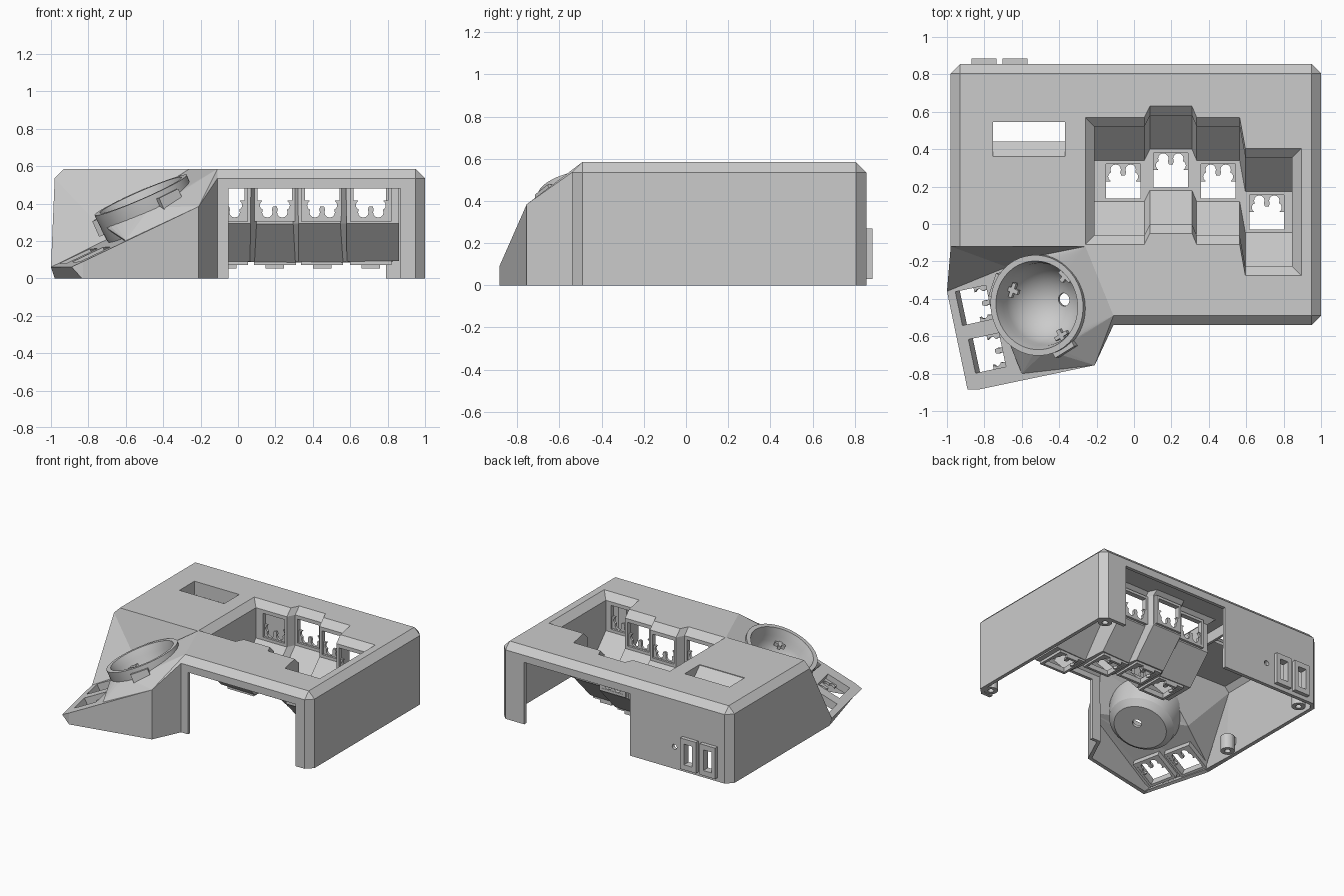
import bpy, bmesh
from math import radians, sin, cos, pi
from mathutils import Matrix, Vector

if "Cube" in bpy.data.objects:
    bpy.data.objects.remove(bpy.data.objects["Cube"])

grey = bpy.data.materials.new("warm grey plastic")
grey.use_nodes = True
grey.diffuse_color = (0.6, 0.6, 0.6, 1)
grey.node_tree.nodes["Principled BSDF"].inputs["Base Color"].default_value = (0.6, 0.6, 0.6, 1)


def new_object(name, bm):
    mesh = bpy.data.meshes.new(name)
    bm.to_mesh(mesh)
    bm.free()
    mesh.materials.append(grey)
    obj = bpy.data.objects.new(name, mesh)
    bpy.context.collection.objects.link(obj)
    return obj


def mesh_from(name, verts, faces, sheet=None):
    """sheet = max or min: makes the highest or lowest face of an open sheet look up"""
    bm = bmesh.new()
    vs = [bm.verts.new(v) for v in verts]
    for f in faces:
        bm.faces.new([vs[i] for i in f])
    bmesh.ops.recalc_face_normals(bm, faces=bm.faces)
    if sheet:
        ref = sheet(bm.faces, key=lambda f: f.calc_center_median().z)
        if ref.normal.z < 0:
            bmesh.ops.reverse_faces(bm, faces=bm.faces)
    return new_object(name, bm)


def prism(name, outline, z0, z1, frame=Matrix()):
    n = len(outline)
    verts = [frame @ Vector((x, y, z)) for z in (z0, z1) for x, y in outline]
    faces = [range(n), range(n, 2 * n)]
    faces += [(i, (i + 1) % n, n + (i + 1) % n, n + i) for i in range(n)]
    return mesh_from(name, verts, faces)


def box(name, x0, x1, y0, y1, z0, z1, frame=Matrix()):
    return prism(name, [(x0, y0), (x1, y0), (x1, y1), (x0, y1)], z0, z1, frame)


def circle(r, n):
    return [(r * cos(2 * pi * i / n), r * sin(2 * pi * i / n)) for i in range(n)]


def disc(name, r, z0, z1, frame=Matrix(), n=32):
    return prism(name, circle(r, n), z0, z1, frame)


def bake(obj):
    dg = bpy.context.evaluated_depsgraph_get()
    mesh = bpy.data.meshes.new_from_object(obj.evaluated_get(dg))
    obj.modifiers.clear()
    obj.data = mesh


def cut(obj, cutter):
    mod = obj.modifiers.new("cut", "BOOLEAN")
    mod.operation = "DIFFERENCE"
    mod.solver = "EXACT"
    mod.object = cutter
    bake(obj)
    bpy.data.objects.remove(cutter)


def thicken(obj, t):
    mod = obj.modifiers.new("wall", "SOLIDIFY")
    mod.thickness = t
    mod.offset = -1
    bake(obj)


def frame_at(pos, x, y, z):
    m = Matrix((x, y, z)).transposed().to_4x4()
    m.translation = pos
    return m


# Thumb plane and its axes
tilt, turn = radians(24), radians(12)
U = Vector((cos(turn) * cos(tilt), sin(turn) * cos(tilt), sin(tilt)))
V = Vector((-sin(turn), cos(turn), 0))
N = U.cross(V)


def on_plane(x, y):
    return Vector((x, y, 0.06 + 0.466 * ((x + 1) * 0.98 + (y + 0.36) * 0.2)))


# Outer case: bottom ring, shoulder ring, top ring and one valley point
H, S = 0.585, 0.535
bottom = [(-.98, .805), (-.93, .855), (.95, .855), (1, .805), (1, -.49), (.95, -.54), (-.11, -.54),
          (-.21, -.755), (-.83, -.885), (-.835, -.88), (-.98, -.36), (-.98, -.12)]
thumb = [on_plane(*p) for p in [(-.21, -.755), (-.83, -.885), (-.89, -.885), (-1, -.36)]]
top = [(-.93, .805, H), (.95, .805, H), (.95, -.49, H), (-.11, -.49, H), (-.26, -.12, H), (-.93, -.12, H)]
verts = [(x, y, 0) for x, y in bottom] + [(x, y, S) for x, y in bottom[:7]]
verts += thumb + [(-.98, -.12, S)] + top + [on_plane(-.68, -.23)]
faces = [(i, (i + 1) % 12, 12 + (i + 1) % 12, 12 + i) for i in range(12)]
faces += [(12, 13, 24), (13, 14, 25, 24), (14, 15, 25), (15, 16, 26, 25), (16, 17, 26), (17, 18, 27, 26)]
faces += [(12, 24, 29, 23), range(24, 30), (22, 21, 20, 19, 30), (19, 18, 27), (30, 19, 27)]
faces += [(30, 27, 28), (22, 30, 23), (30, 28, 29, 23)]
case = mesh_from("case", verts, faces, max)
thicken(case, 0.03)

# Finger well: one section swept across the four columns
stations = [(-.21, 0), (.055, 0), (.085, .06), (.31, .06), (.335, 0), (.565, 0), (.595, -.165), (.845, -.165)]
section = [(-.11, H), (-.06, S), (-.06, .3), (.12, .11), (.34, .11), (.52, .3), (.52, S), (.57, H)]
k = len(section)
verts, faces = [], []
for i, (x, shift) in enumerate(stations):
    lip = {0: -.05, len(stations) - 1: .05}.get(i, 0)
    verts += [(x + (lip if z == H else 0), y + shift, z) for y, z in section]
    if i:
        a, b = (i - 1) * k, i * k
        faces += [(a + j, a + j + 1, b + j + 1, b + j) for j in range(k - 1)]
for a in (0, (len(stations) - 1) * k):
    faces += [range(a + 1, a + k - 1), (a, a + 1, a + k - 2, a + k - 1)]
rim = [verts[i * k][:2] for i in range(8)] + [verts[i * k + k - 1][:2] for i in reversed(range(8))]
well = mesh_from("finger_well", verts, faces, min)
thicken(well, 0.025)
cut(case, prism("cutter", rim, .5, .7))


# Key sockets: frame and half plate with a pair of stepped lobes
def arc(x, y, r, start, end):
    angles = [radians(start + (end - start) * i / 8) for i in range(9)]
    return [(x + r * cos(a), y + r * sin(a)) for a in angles]


def socket(name, host, frame, depth=.036):
    w, o = .092, .112
    cut(host, box("cutter", -w, w, -w, w, -.06, .05, frame))
    for x0, x1, y0, y1 in [(-o, -w, -o, o), (w, o, -o, o), (-w, w, -o, -w), (-w, w, w, o)]:
        box(name + "_frame", x0, x1, y0, y1, -depth - .002, -.012, frame)
    lobe = [(.068, 0)] + arc(.055, -.025, .025, 60, -60) + arc(.04, -.062, .028, 30, -210) + [(.01, -.03)]
    edge = [(w, 0)] + lobe + [(-x, y) for x, y in reversed(lobe)] + [(-w, 0)]
    prism(name + "_plate", [(-w, -w), (w, -w)] + edge, -depth, .02 - depth, frame)


X, Y, Z = Vector((1, 0, 0)), Vector((0, 1, 0)), Vector((0, 0, 1))
for i, (x, shift) in enumerate([(-.058, 0), (.197, .06), (.45, 0), (.71, -.165)]):
    n = str(i + 1)
    floor = frame_at((x, .228 + shift, .11), -X, -Y, Z)
    socket("floor_socket_" + n, well, floor)
    box("floor_clip_" + n, -.05, .05, -.112, -.092, -.058, -.03, floor)
    socket("front_socket_" + n, well, frame_at((x, -.06 + shift, .415), -X, Z, Y))
    socket("back_socket_" + n, well, frame_at((x, .52 + shift, .415), X, Z, -Y))
for i, (x, y) in enumerate([(-.855, -.435), (-.785, -.69)]):
    socket("thumb_socket_" + str(i + 1), case, frame_at(on_plane(x, y), V, -U, N), .06)

# Openings in the front and back walls
cut(case, box("cutter", -.05, .87, -.7, -.46, -.1, .48))
cut(case, box("cutter", -.12, .79, .78, .95, -.1, .48))

# Mound of facets rising from the thumb plane to the ball cup
ball = frame_at((-.52, -.435, .445), U, V, N)
bm = bmesh.new()
points = [ball @ Vector((x, y, -.07)) for x, y in circle(.262, 32)]
points += [thumb[0], on_plane(-.6, -.8), on_plane(-.7, -.24), top[3], top[4]]
for p in points:
    bm.verts.new(p)
bmesh.ops.convex_hull(bm, input=bm.verts)
bmesh.ops.recalc_face_normals(bm, faces=bm.faces)
under = [f for f in bm.faces if f.normal.z < .05]
bmesh.ops.delete(bm, geom=under, context="FACES")
mound = new_object("cup_mound", bm)
thicken(mound, .015)
for part in (mound, case):
    cut(part, disc("cutter", .245, -.25, .4, ball, 48))

# Ball cup: a spun profile set square to the thumb plane
profile = [(0, -.3), (.19, -.3), (.235, -.26), (.265, -.14), (.27, 0), (.238, 0)] + arc(0, -.06, .222, 0, -90)
profile[-1] = (0, -.282)
bm = bmesh.new()
ring = [bm.verts.new((r, 0, h)) for r, h in profile]
edges = [bm.edges.new(p) for p in zip(ring, ring[1:])]
bmesh.ops.spin(bm, geom=ring + edges, cent=(0, 0, 0), axis=(0, 0, 1), angle=2 * pi, steps=48)
bmesh.ops.remove_doubles(bm, verts=bm.verts, dist=0.0005)
bmesh.ops.recalc_face_normals(bm, faces=bm.faces)
bm.transform(ball)
cup = new_object("ball_cup", bm)
cut(cup, disc("cutter", .035, -.4, -.2, ball @ Matrix.Translation((.04, 0, 0)), 16))
for angle in (147, -72, 38):
    spin = ball @ Matrix.Rotation(radians(angle), 4, "Z")
    box("bearing_housing", .24, .29, -.065, .065, -.12, -.03, spin)
    box("bearing_bar", .16, .24, -.012, .012, -.12, -.09, spin)
    box("bearing_roller", .185, .205, -.04, .04, -.12, -.09, spin)
bpy.ops.object.select_all(action="DESELECT")
bpy.context.view_layer.objects.active = cup
cup.select_set(True)
bpy.ops.object.shade_smooth_by_angle(angle=radians(30))

# Display slot with a sloping sill
cut(case, box("cutter", -.755, -.37, .36, .545, .4, .7))
sill = frame_at((-.5625, .36, 0), Y, Z, X)
prism("display_sill", [(0, .58), (.08, .5), (.08, .475), (-.02, .56)], -.1925, .1925, sill)
for x in (-.775, -.37):
    box("display_cheek", x, x + .02, .36, .545, .48, .57)
box("display_back", -.775, -.35, .545, .565, .48, .57)

# Cable ports and pin hole in the back wall
back = frame_at((0, .855, 0), X, -Z, Y)
for x in (-.803, -.637):
    port = box("port_surround", x - .067, x + .067, .85, .885, .03, .27)
    cut(port, box("cutter", x - .035, x + .035, .8, .95, .07, .23))
    cut(case, box("cutter", x - .035, x + .035, .8, .95, .07, .23))
cut(case, disc("cutter", .02, -.1, .1, back @ Matrix.Translation((-.5, -.17, 0)), 16))

# Screw posts under the corners
for x, y in [(.92, .78), (.92, -.47), (-.88, .75), (-.9, -.05)]:
    spot = Matrix.Translation((x, y, 0))
    post = disc("screw_post", .05, .005, .12, spot, 24)
    cut(post, disc("cutter", .022, -.1, .09, spot, 16))
    box("post_bracket", x - .07 if x < 0 else x, x if x < 0 else x + .06, y - .03, y + .03, .06, .12)
